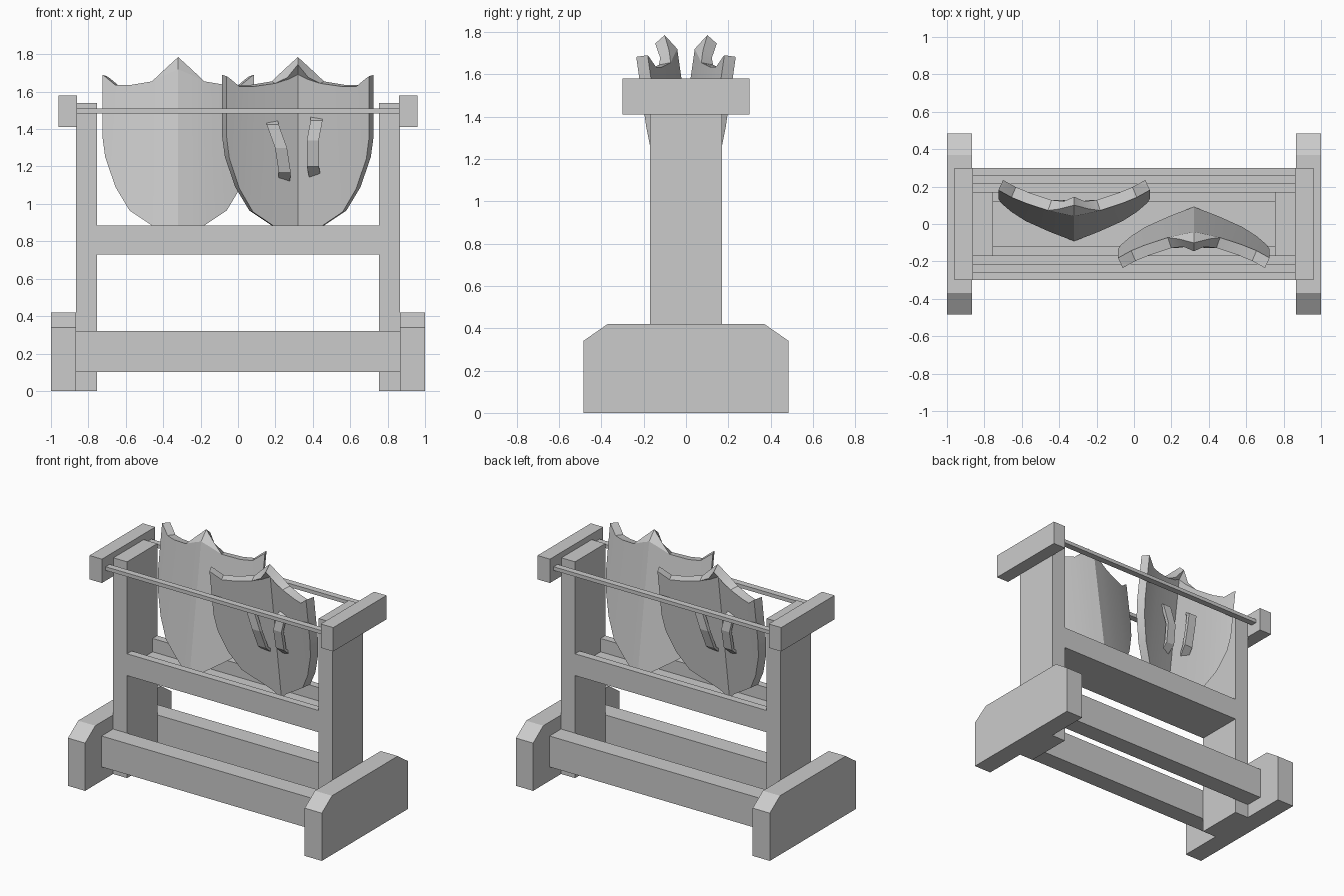
import bpy, math

if "Cube" in bpy.data.objects:
    bpy.data.objects.remove(bpy.data.objects["Cube"])

def make(name, verts, faces):
    me = bpy.data.meshes.new(name)
    me.from_pydata(verts, [], faces)
    ob = bpy.data.objects.new(name, me)
    bpy.context.collection.objects.link(ob)
    return ob

def prism(name, prof, x0, x1):
    """Extrude a (y, z) profile, counter-clockwise seen from +x, from x0 to x1."""
    n = len(prof)
    verts = [(x, y, z) for x in (x0, x1) for y, z in prof]
    faces = [tuple(reversed(range(n))), tuple(range(n, 2 * n))]
    faces += [(i, (i + 1) % n, n + (i + 1) % n, n + i) for i in range(n)]
    return make(name, verts, faces)

def box(name, x0, x1, y0, y1, z0, z1):
    return prism(name, [(y0, z0), (y1, z0), (y1, z1), (y0, z1)], x0, x1)

def span(s, a, b):
    return (a, b) if s > 0 else (-b, -a)

# Stand: end pieces
foot = [(-.485, 0), (.485, 0), (.485, .34), (.37, .42), (-.37, .42), (-.485, .34)]
for s, side in ((-1, "left"), (1, "right")):
    prism(side + "_foot", foot, *span(s, .865, 1))
    box(side + "_post", *span(s, .755, .865), -.17, .17, 0, 1.54)
    box(side + "_top_cap", *span(s, .862, .96), -.30, .30, 1.41, 1.58)

# Stand: lower beams and retaining rods
for s, side in ((-1, "front"), (1, "back")):
    box(side + "_beam", -.865, .865, *span(s, .17, .30), .10, .32)
    box(side + "_rod", -.865, .865, *span(s, .213, .258), 1.484, 1.51)

# Tray shelf with raised lips
tray = [(-.17, .73), (.17, .73), (.17, .885), (.117, .885),
        (.117, .79), (-.117, .79), (-.117, .885), (-.17, .885)]
prism("tray_shelf", tray, -.755, .755)

# Shield shape: half outline as (x, bottom z, top z)
half = [(0, .79, 1.72), (.07, .84, 1.69), (.14, .885, 1.655), (.26, .965, 1.635),
        (.335, 1.09, 1.635), (.39, 1.25, 1.68), (.405, 1.36, 1.69)]
THICK = .06

def depth(x, z):
    a = abs(x)
    return -.09 + .143 * (z - .8) + .25 * a + .26 * a * a

def place(verts, s):
    """Move local shield coordinates to the left place, or turn them to the right."""
    return [(s * (x - .32), s * y, z) for x, y, z in verts]

def shield(name, s):
    cols = [(-x, b, t) for x, b, t in half[:0:-1]] + half
    n, c = len(cols), len(half) - 1
    verts = [(x, depth(x, b), b) for x, b, t in cols]
    verts += [(x, depth(x, t), t) for x, b, t in cols]
    faces = [(i, i + 1, n + i + 1, n + i) for i in range(n - 1)]
    # curled-back tip at the top
    k = len(verts)
    verts += [(x, depth(x, z) + d, z) for x, z, d in
              ((-.08, 1.712, .018), (0, 1.785, .05), (.08, 1.712, .018))]
    m = n + c
    faces += [(m - 2, m - 1, k), (m - 1, m, k + 1, k),
              (m, m + 1, k + 2, k + 1), (m + 1, m + 2, k + 2)]
    ob = make(name, place(verts, s), faces)
    mod = ob.modifiers.new("thickness", 'SOLIDIFY')
    mod.thickness = THICK
    mod.offset = -1
    bpy.ops.object.select_all(action='DESELECT')
    bpy.context.view_layer.objects.active = ob
    ob.select_set(True)
    bpy.ops.object.modifier_apply(modifier=mod.name)
    bpy.ops.object.shade_smooth_by_angle(angle=math.radians(20))

def strap(name, path, s):
    """Bent grip on the shield back: path of (x, z, distance from the back)."""
    verts, faces = [], []
    for i, (x, z, d) in enumerate(path):
        y = depth(x, z) + THICK + d
        end = i in (0, len(path) - 1)
        inward = .025 * (1 if i == 0 else -1) if end else 0
        yi = y if end else y - .025
        verts += [(x - .032, y, z), (x + .032, y, z),
                  (x + .032, yi, z - inward), (x - .032, yi, z - inward)]
    for i in range(len(path) - 1):
        a = 4 * i
        faces += [(a + j, a + 4 + j, a + 4 + (j + 1) % 4, a + (j + 1) % 4) for j in range(4)]
    e = 4 * (len(path) - 1)
    faces += [(0, 1, 2, 3), (e + 3, e + 2, e + 1, e)]
    make(name, place(verts, s), faces)

grips = {
    "arm_strap": [(.14, 1.45, -.02), (.135, 1.425, .03), (.09, 1.30, .06),
                  (.07, 1.17, .045), (.075, 1.11, -.02)],
    "hand_grip": [(-.10, 1.47, -.02), (-.10, 1.445, .03), (-.08, 1.34, .06),
                  (-.08, 1.20, .05), (-.095, 1.13, -.02)],
}

# Two shields, facing opposite ways
for s, side in ((1, "left"), (-1, "right")):
    shield(side + "_shield", s)
    for name, path in grips.items():
        strap(side + "_" + name, path, s)
